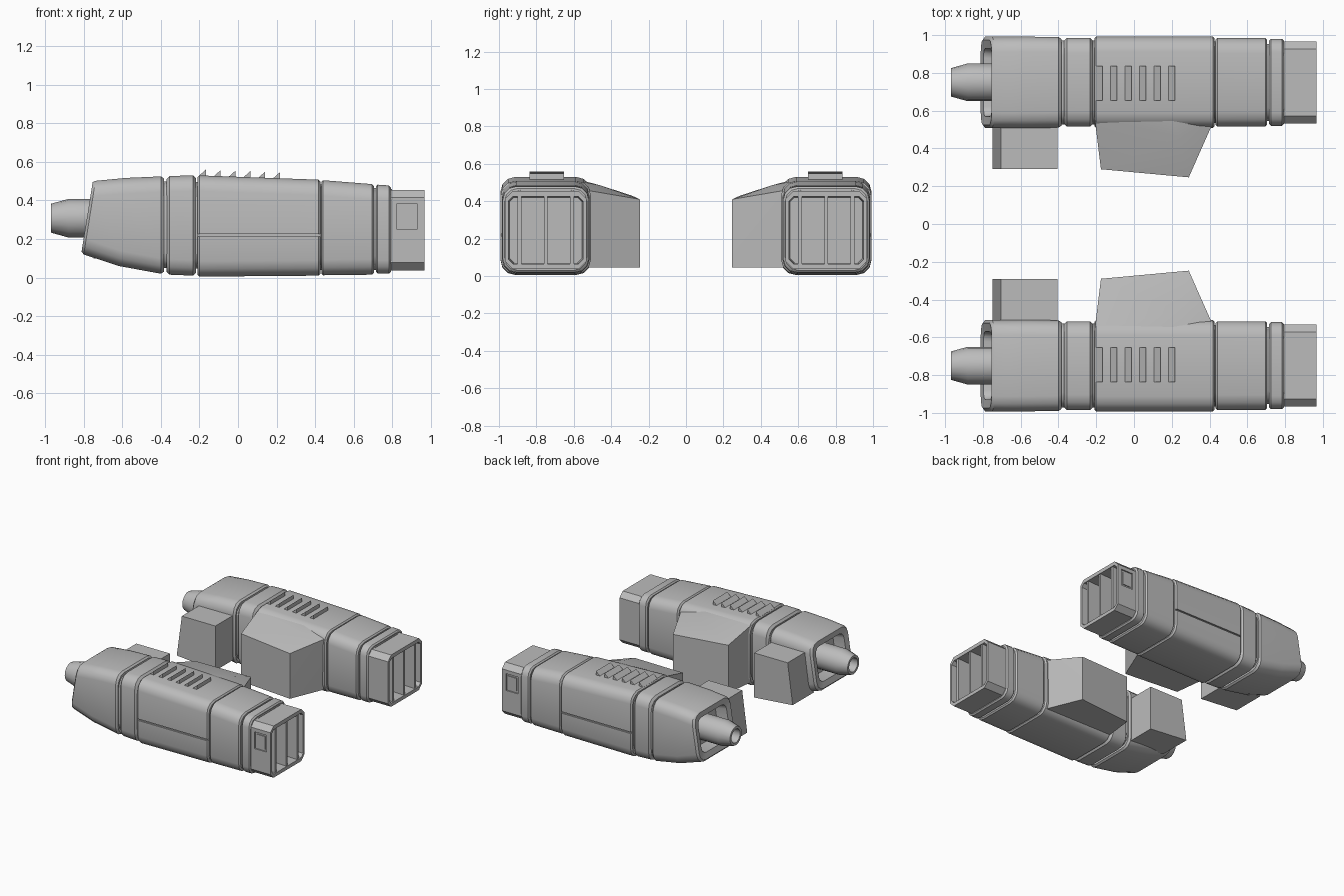
import bpy, bmesh, math
from mathutils import Vector

default_cube = bpy.data.objects.get("Cube")
if default_cube:
    bpy.data.objects.remove(default_cube, do_unlink=True)

hull_grey = bpy.data.materials.new("hull_grey")
hull_grey.use_nodes = True
GREY = (0.5, 0.5, 0.5, 1)
hull_grey.diffuse_color = GREY
hull_grey.node_tree.nodes["Principled BSDF"].inputs["Base Color"].default_value = GREY

CENTRE = -0.75   # sideways centre of the front pod


def make_object(name, bm):
    bmesh.ops.recalc_face_normals(bm, faces=bm.faces[:])
    mesh = bpy.data.meshes.new(name)
    bm.to_mesh(mesh)
    bm.free()
    mesh.materials.append(hull_grey)
    obj = bpy.data.objects.new(name, mesh)
    bpy.context.collection.objects.link(obj)
    return obj


def finish(obj, angle=32):
    """Shade the part and mirror it onto the other pod."""
    bpy.ops.object.select_all(action="DESELECT")
    obj.select_set(True)
    bpy.context.view_layer.objects.active = obj
    bpy.ops.object.shade_smooth_by_angle(angle=math.radians(angle))
    mirror = obj.modifiers.new("other_pod", "MIRROR")
    mirror.use_axis = (False, True, False)
    mirror.use_mirror_merge = False


def section(x, half, low, high, corner, lean=0.0, steps=3):
    """Rounded rectangle across x, optionally leaning back with height."""
    points = []
    mid = (low + high) / 2
    for k, (sy, sz) in enumerate(((1, 1), (-1, 1), (-1, -1), (1, -1))):
        cy = CENTRE + sy * (half - corner)
        cz = mid + sz * ((high - low) / 2 - corner)
        for i in range(steps + 1):
            a = math.pi / 2 * (k + i / steps)
            z = cz + corner * math.sin(a)
            points.append((x + lean * (z - mid), cy + corner * math.cos(a), z))
    return points


def loft(name, sections):
    bm = bmesh.new()
    rings = [[bm.verts.new(p) for p in s] for s in sections]
    for a, b in zip(rings, rings[1:]):
        for i in range(len(a)):
            j = (i + 1) % len(a)
            bm.faces.new((a[i], a[j], b[j], b[i]))
    bm.faces.new(rings[0])
    bm.faces.new(rings[-1])
    return make_object(name, bm)


def hull(name, points):
    bm = bmesh.new()
    for p in points:
        bm.verts.new(p)
    bmesh.ops.convex_hull(bm, input=bm.verts[:])
    bmesh.ops.dissolve_limit(bm, angle_limit=0.01, verts=bm.verts[:], edges=bm.edges[:])
    return make_object(name, bm)


def block(name, x, y, z):
    return hull(name, [(a, b, c) for a in x for b in y for c in z])


def cut(target, x, y, z):
    cutter = block("cutter", x, y, z)
    cutter.hide_render = True
    mod = target.modifiers.new("cut", "BOOLEAN")
    mod.operation = "DIFFERENCE"
    mod.solver = "EXACT"
    mod.object = cutter
    bpy.ops.object.select_all(action="DESELECT")
    bpy.context.view_layer.objects.active = target
    bpy.ops.object.modifier_apply(modifier=mod.name)
    bpy.data.objects.remove(cutter, do_unlink=True)


# Nose: leaning front frame with a recess, swelling back to the first band
LEAN = 0.16
nose = loft("nose_cowl", [
    section(-0.68, 0.17, 0.19, 0.44, 0.05, LEAN),
    section(-0.775, 0.18, 0.18, 0.45, 0.05, LEAN),
    section(-0.783, 0.225, 0.135, 0.495, 0.07, LEAN),
    section(-0.77, 0.242, 0.12, 0.502, 0.08, LEAN),
    section(-0.6, 0.242, 0.06, 0.517, 0.08, LEAN / 2),
    section(-0.4, 0.24, 0.02, 0.525, 0.08),
    section(-0.385, 0.23, 0.03, 0.515, 0.08),
])
finish(nose)

# Core seen only in the grooves between the shells
finish(loft("inner_core", [section(-0.5, 0.222, 0.05, 0.5, 0.08),
                           section(0.3, 0.222, 0.04, 0.49, 0.08),
                           section(0.8, 0.2, 0.04, 0.46, 0.07)]))


def shell(name, x, low, high, half, corner=0.08, edge=0.01):
    """Body shell with softened ends, tapering from one end to the other."""
    (x0, x1), (l0, l1), (h0, h1) = x, low, high
    return loft(name, [
        section(x0, half - edge, l0 + edge, h0 - edge, corner),
        section(x0 + edge, half, l0, h0, corner),
        section(x1 - edge, half, l1, h1, corner),
        section(x1, half - edge, l1 + edge, h1 - edge, corner)])


finish(shell("front_band", (-0.37, -0.218), (0.015, 0.01), (0.527, 0.53), 0.235, edge=0.015))
finish(shell("rear_band", (0.432, 0.705), (0.012, 0.015), (0.505, 0.485), 0.235))
finish(shell("rear_collar", (0.715, 0.793), (0.02, 0.02), (0.482, 0.478), 0.23, 0.07))

# Middle shell with a panel seam along its outer side
middle = shell("middle_shell", (-0.21, 0.427), (0.005, 0.01), (0.53, 0.508), 0.242)
outer = CENTRE - 0.242
cut(middle, (-0.25, 0.5), (outer - 0.05, outer + 0.012), (0.213, 0.225))
finish(middle)

# Tail box with an open rear and a small window on the outer side
tail_low, tail_high = 0.037, 0.455
tail = loft("tail_box", [
    section(0.78, 0.217, tail_low, tail_high, 0.04, steps=1),
    section(0.967, 0.217, tail_low, tail_high, 0.04, steps=1),
    section(0.967, 0.2, 0.065, 0.425, 0.025, steps=1),
    section(0.83, 0.195, 0.07, 0.42, 0.025, steps=1)])
side = CENTRE - 0.217
cut(tail, (0.825, 0.93), (side - 0.05, side + 0.01), (0.25, 0.385))
finish(tail)
finish(block("window_pane", (0.84, 0.915), (side + 0.003, side + 0.012), (0.265, 0.37)))

# Upright vanes in the tail opening
for i in (-1, 0, 1):
    y = CENTRE + 0.14 * i
    finish(block("tail_vane", (0.82, 0.96), (y - 0.01, y + 0.01), (0.06, 0.43)))

# Nozzle: hollow turned tube poking out of the nose
bm = bmesh.new()
profile = [(-0.68, 0.1), (-0.88, 0.1), (-0.97, 0.075), (-0.97, 0.055), (-0.9, 0.05)]
rings = []
for x, r in profile:
    ring = []
    for i in range(16):
        a = math.tau * i / 16
        ring.append(bm.verts.new((x, CENTRE + r * math.cos(a), 0.308 + r * math.sin(a))))
    rings.append(ring)
for a, b in zip(rings, rings[1:]):
    for i in range(16):
        j = (i + 1) % 16
        bm.faces.new((a[i], a[j], b[j], b[i]))
bm.faces.new(rings[0])
bm.faces.new(rings[-1])
finish(make_object("nozzle", bm), 25)

# Louvres: six wedges on the roof
for i in range(6):
    x = -0.167 + 0.077 * i
    base = 0.525 - 0.0026 * i
    finish(hull("roof_louvre", [
        (px, CENTRE + sy * 0.092 + 0.005, pz) for sy in (-1, 1)
        for px, pz in ((x - 0.036, base - 0.02), (x - 0.036, base + 0.003),
                       (x, base + 0.035), (x, base - 0.02))]))

# Wide fairing on the inner side, with a chamfered rear corner
FLOOR = 0.045
fairing = hull("inner_fairing", [
    (-0.208, -0.56, FLOOR), (-0.175, -0.29, FLOOR), (0.29, -0.247, FLOOR), (0.42, -0.56, FLOOR),
    (-0.175, -0.29, 0.43), (0.29, -0.247, 0.41), (0.235, -0.46, 0.485),
    (-0.208, -0.56, 0.512), (0.2, -0.56, 0.505), (0.42, -0.54, 0.46)])
finish(fairing, 20)

# Box on the inner side of the nose, with a leaning front
finish(hull("inner_box", [
    (x, y, z) for y in (-0.29, -0.56)
    for x, z in ((-0.75, 0.1), (-0.705, 0.43), (-0.405, 0.43), (-0.405, 0.07))]))
